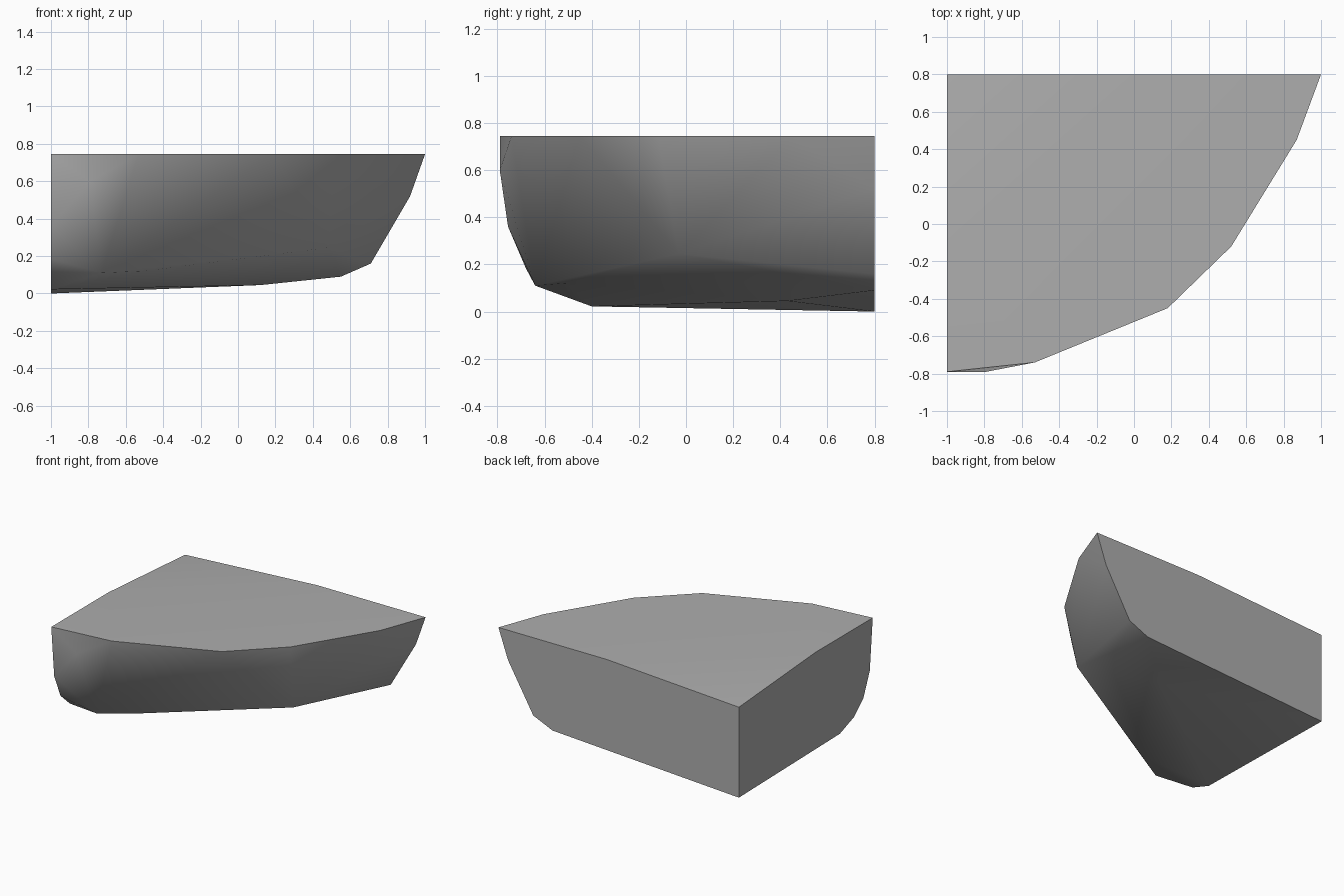
import bpy
import bmesh
import math

cube = bpy.data.objects.get("Cube")
if cube:
    bpy.data.objects.remove(cube, do_unlink=True)

TOP, SIDE, BACK = 0.745, -1.0, 0.8

# Curved rim and the two straight rim edges, level with the top
rim = [(-1, -.79), (-.53, -.74), (.18, -.45), (.52, -.12), (.87, .45),
       (1, BACK), (.1, BACK), (-1, -.11)]
# Flat side profile (y, z)
side = [(-.755, .36), (-.68, .185), (-.57, .085), (-.4, .022)]
# Flat back profile (x, z), including the dipped corner
back = [(.92, .52), (.71, .16), (.55, .09), (-1, 0), (-1, .68)]
# Rounded belly corners
belly = [(-.79, -.79, .6), (-.73, -.64, .11), (-.5, -.51, .12),
         (.48, -.03, .245), (.12, .43, .045)]

points = [(x, y, TOP) for x, y in rim]
points += [(SIDE, y, z) for y, z in side]
points += [(x, BACK, z) for x, z in back]
points += belly

# Solid chunk wrapped around the profiles
bm = bmesh.new()
for p in points:
    bm.verts.new(p)
hull = bmesh.ops.convex_hull(bm, input=bm.verts[:])
loose = {g for g in hull["geom_interior"] + hull["geom_unused"]
         if isinstance(g, bmesh.types.BMVert)}
bmesh.ops.delete(bm, geom=list(loose), context="VERTS")
bmesh.ops.dissolve_limit(bm, angle_limit=math.radians(0.5),
                         verts=bm.verts[:], edges=bm.edges[:])
bmesh.ops.recalc_face_normals(bm, faces=bm.faces[:])
mesh = bpy.data.meshes.new("rock_chunk")
bm.to_mesh(mesh)
bm.free()

rock = bpy.data.objects.new("rock_chunk", mesh)
bpy.context.collection.objects.link(rock)

# Plain grey stone
grey = bpy.data.materials.new("stone_grey")
grey.use_nodes = True
colour = (0.42, 0.42, 0.42, 1)
grey.diffuse_color = colour
grey.node_tree.nodes["Principled BSDF"].inputs["Base Color"].default_value = colour
mesh.materials.append(grey)

# Soft belly, crisp rim
bpy.ops.object.select_all(action="DESELECT")
rock.select_set(True)
bpy.context.view_layer.objects.active = rock
bpy.ops.object.shade_smooth_by_angle(angle=math.radians(58))
